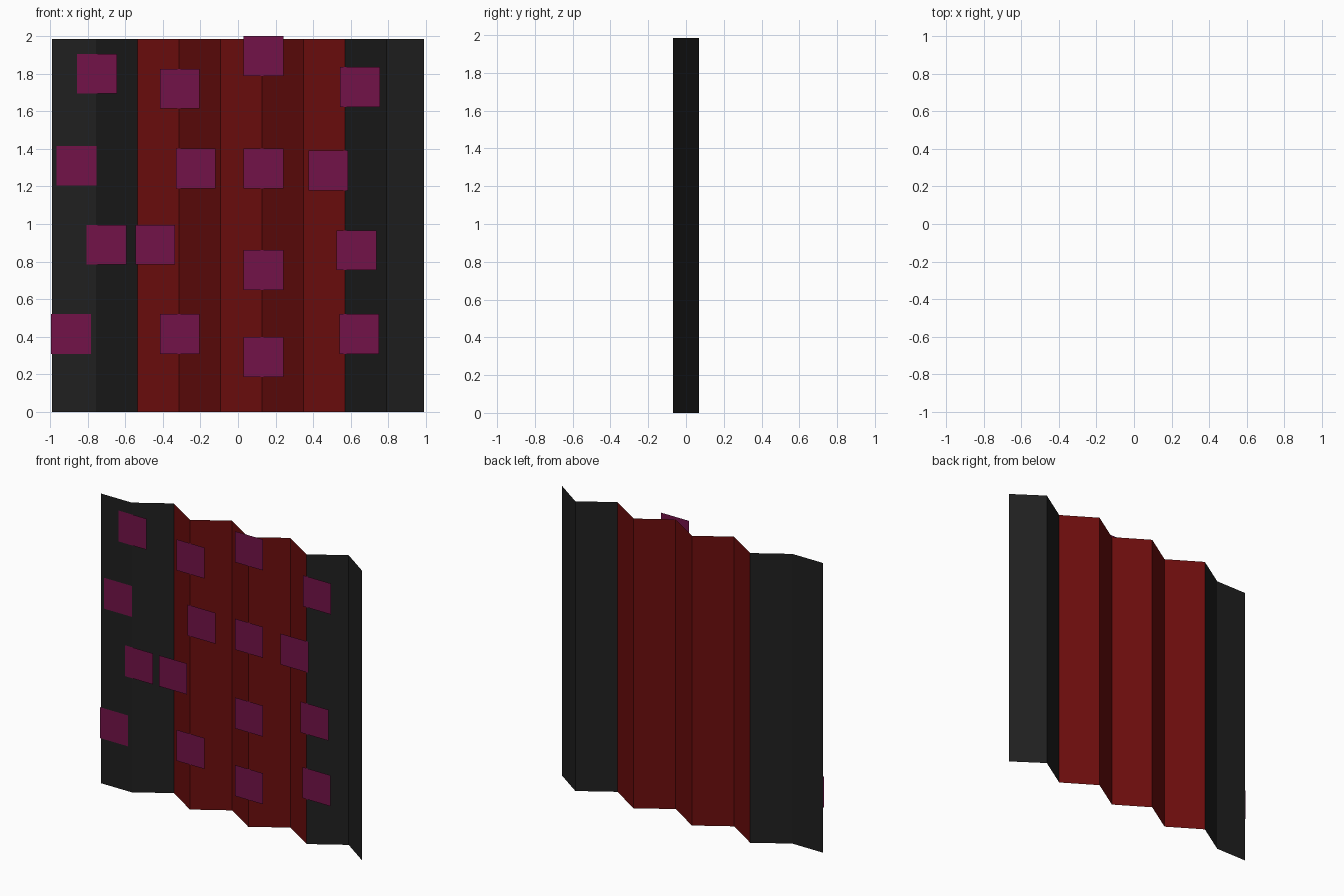
import bpy

if "Cube" in bpy.data.objects:
    bpy.data.objects.remove(bpy.data.objects["Cube"])

HEIGHT = 1.985
DEPTH = 0.07
PATCH = 0.212


def make_material(name, color):
    mat = bpy.data.materials.new(name)
    mat.diffuse_color = (*color, 1.0)
    mat.use_nodes = True
    mat.node_tree.nodes["Principled BSDF"].inputs["Base Color"].default_value = mat.diffuse_color
    return mat


def make_object(name, verts, faces, mats):
    mesh = bpy.data.meshes.new(name)
    mesh.from_pydata(verts, [], faces)
    for mat in mats:
        mesh.materials.append(mat)
    obj = bpy.data.objects.new(name, mesh)
    bpy.context.collection.objects.link(obj)
    return obj


black = make_material("black_cloth", (0.014, 0.014, 0.014))
red = make_material("red_cloth", (0.15, 0.004, 0.004))
purple = make_material("purple_patch", (0.17, 0.006, 0.065))

# Pleated sheet: flat first panel, then a regular zigzag
folds = [(-0.99, -DEPTH), (-0.757, -DEPTH)]
folds += [(-0.757 + 0.221 * i, DEPTH if i % 2 else -DEPTH) for i in range(1, 8)]
folds.append((0.99, -DEPTH))


def pleats(name, points, mat):
    verts = [(x, y, z) for x, y in points for z in (0, HEIGHT)]
    faces = [(2 * i, 2 * i + 2, 2 * i + 3, 2 * i + 1) for i in range(len(points) - 1)]
    return make_object(name, verts, faces, [mat])


pleats("left_border", folds[:3], black)
pleats("red_centre", folds[2:8], red)
pleats("right_border", folds[7:], black)

# Flat square patches just in front of the folds
centres = [
    (-0.75, 1.80), (-0.31, 1.72), (0.135, 1.894), (0.65, 1.73),
    (-0.86, 1.31), (-0.225, 1.295), (0.135, 1.295), (0.48, 1.285),
    (-0.70, 0.89), (-0.44, 0.89), (0.63, 0.86), (0.135, 0.755),
    (-0.889, 0.415), (-0.31, 0.415), (0.135, 0.292), (0.645, 0.415),
]
h = PATCH / 2
for i, (x, z) in enumerate(centres, 1):
    corners = [(x + sx * h, -DEPTH - 0.003, z + sz * h)
               for sx, sz in ((-1, -1), (1, -1), (1, 1), (-1, 1))]
    make_object(f"square_patch_{i}", corners, [(0, 1, 2, 3)], [purple])
